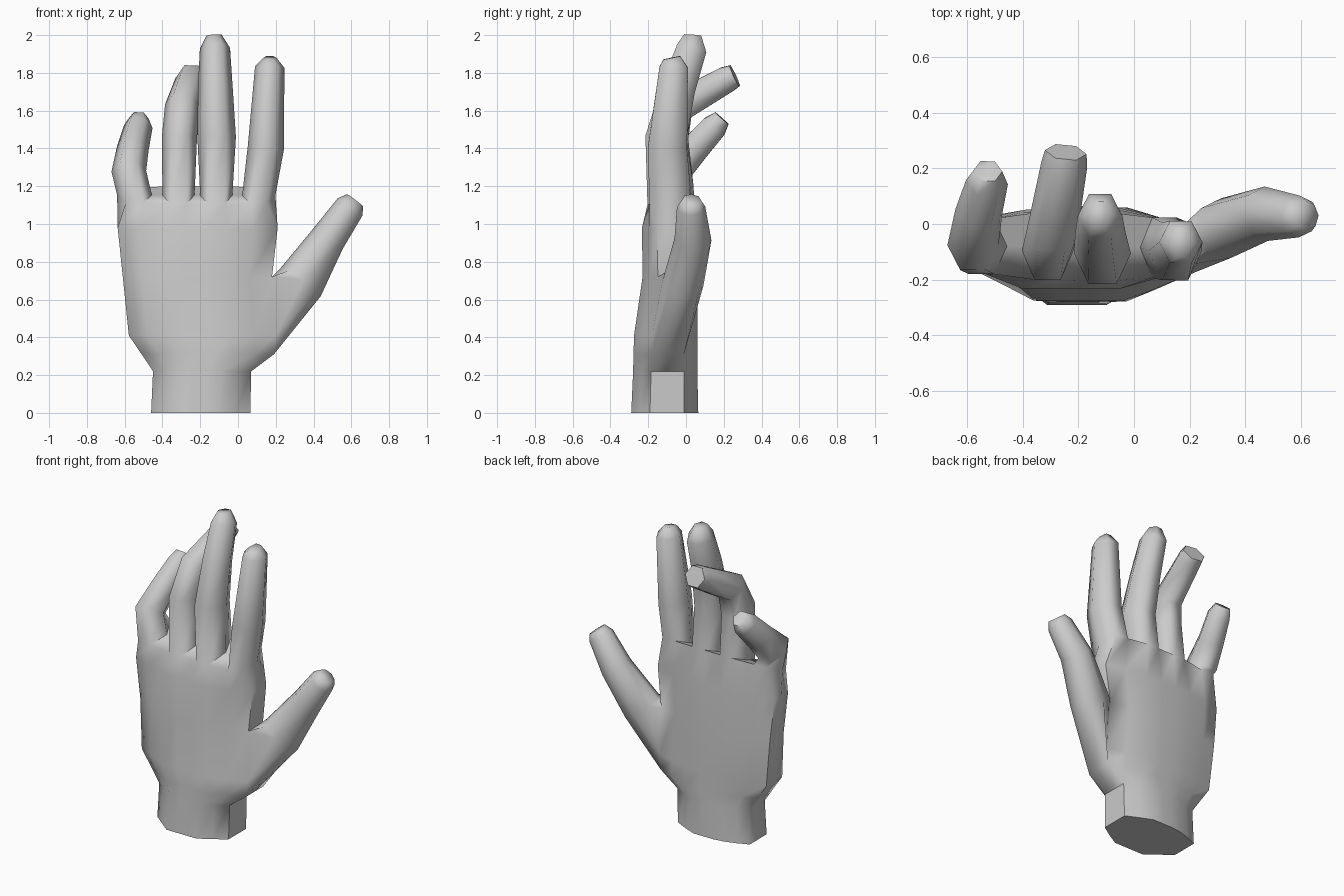
import bpy, bmesh, math
from mathutils import Vector

cube = bpy.data.objects.get("Cube")
if cube:
    bpy.data.objects.remove(cube, do_unlink=True)

grey = bpy.data.materials.new("pale_grey")
grey.use_nodes = True
grey.diffuse_color = (0.6, 0.6, 0.6, 1)
grey.node_tree.nodes["Principled BSDF"].inputs["Base Color"].default_value = (0.6, 0.6, 0.6, 1)

bm = bmesh.new()


def bridge(low, high, skip=()):
    """Join two equal rings with quads, leaving out the skipped columns."""
    n = len(low)
    return [bm.faces.new((low[i], low[(i + 1) % n], high[(i + 1) % n], high[i]))
            for i in range(n) if i not in skip]


def tube(base, start, path, side):
    """Grow a digit from a base ring; path rows are x, y, z, half width, half depth."""
    pts = [Vector(start)] + [Vector(p[:3]) for p in path]
    n, ring = len(base), base
    for i, (_, _, _, w, d) in enumerate(path, 1):
        t = (pts[min(i + 1, len(path))] - pts[i - 1]).normalized()
        s = Vector(side)
        s = (s - t * s.dot(t)).normalized()
        u = t.cross(s) / max(math.sin(k * math.tau / n) for k in range(n))
        angles = [k * math.tau / n for k in range(n)]
        new = [bm.verts.new(pts[i] + s * w * math.cos(a) + u * d * math.sin(a)) for a in angles]
        bridge(ring, new)
        ring = new
    bm.faces.new(ring)


# Fingers from little to index: base (x, y, half width, half depth), then path
fingers = [
    ((-.548, -.08, .092, .1), [
        (-.578, -.075, 1.28, .092, .1), (-.557, .045, 1.4, .085, .077),
        (-.528, .15, 1.515, .076, .068), (-.525, .19, 1.56, .052, .047)]),
    ((-.315, -.08, .085, .12), [
        (-.31, -.095, 1.46, .093, .107), (-.295, -.035, 1.625, .092, .085),
        (-.25, .215, 1.765, .083, .07), (-.245, .258, 1.785, .075, .06)]),
    ((-.115, -.082, .085, .122), [
        (-.113, -.106, 1.46, .102, .109), (-.12, -.04, 1.72, .092, .09),
        (-.122, .03, 1.93, .08, .08), (-.127, .035, 2, .04, .045)]),
    ((.11, -.085, .088, .108), [
        (.147, -.098, 1.4, .096, .104), (.168, -.065, 1.83, .078, .075), (.17, -.075, 1.88, .035, .045)]),
]

# Finger bases lie on the sloping top of the palm
bases = []
for (x, y, w, d), path in fingers:
    ring = []
    for k in range(6):
        a = k * math.pi / 3
        py = y + d * math.sin(a) / math.sin(math.pi / 3)
        ring.append(bm.verts.new((x + w * math.cos(a), py, 1.185 + .4 * py)))
    bases.append(ring)
    tube(ring, (x, y, 1.15), path, (1, 0, 0))

# Webs between neighbouring fingers
for a, b in zip(bases, bases[1:]):
    bm.faces.new((a[5], b[4], b[3], a[0]))
    bm.faces.new((a[0], b[3], b[2], a[1]))

# Palm section: front columns, right side, back columns, left side
cols = [0, .13, .28, .42, .55, .69, .85, 1]
front = [.33, .18, 0, 0, 0, 0, .135, .28]
back = [.82, .9, .97, 1, 1, 1, .9, .79]
section = list(zip(cols, front)) + [(1, .53)] + list(zip(cols, back))[::-1] + [(0, .58)]
# height, left x, right x, front y, back y
levels = [
    (0, -.46, .065, -.29, .065),
    (.22, -.45, .07, -.28, .06),
    (.31, -.51, .19, -.278, .06),
    (.41, -.578, .2, -.275, .06),
    (.72, -.61, .18, -.23, .06),
    (.98, -.637, .21, -.233, .05),
]
palm = [[bm.verts.new((x0 + u * (x1 - x0), y0 + v * (y1 - y0), z)) for u, v in section]
        for z, x0, x1, y0, y1 in levels]
knuckles = [v for b in bases for v in (b[4], b[5])] + [bases[-1][0]]
knuckles += [v for b in bases[::-1] for v in (b[1], b[2])] + [bases[0][3]]
palm.append(knuckles)
wrist_cap = bm.faces.new(palm[0][::-1])
flat = [wrist_cap]
for i in range(len(palm) - 1):
    faces = bridge(palm[i], palm[i + 1], skip=(7, 8) if i in (2, 3) else ())
    if i == 0:
        flat += faces[7:9]

# Thumb grows out of the opening in the side of the palm
low, mid, top = palm[2:5]
opening = [low[8], low[9], mid[9], top[9], top[8], top[7], mid[7], low[7]]
tube(opening, (.2, -.07, .5), [
    (.33, -.015, .69, .13, .11), (.475, .037, .92, .095, .098),
    (.593, .027, 1.09, .08, .075), (.62, .03, 1.125, .054, .052)], (1, 0, -1))

bmesh.ops.delete(bm, geom=[v for v in bm.verts if not v.link_faces], context="VERTS")
bmesh.ops.recalc_face_normals(bm, faces=bm.faces)
bm.faces.index_update()
flat_ids = [f.index for f in flat]

mesh = bpy.data.meshes.new("hand")
bm.to_mesh(mesh)
bm.free()
mesh.materials.append(grey)
hand = bpy.data.objects.new("hand", mesh)
bpy.context.collection.objects.link(hand)
bpy.ops.object.select_all(action="DESELECT")
hand.select_set(True)
bpy.context.view_layer.objects.active = hand
bpy.ops.object.shade_smooth_by_angle(angle=math.radians(70))
# The cut wrist and its side facet stay flat
for i in flat_ids:
    mesh.polygons[i].use_smooth = False
